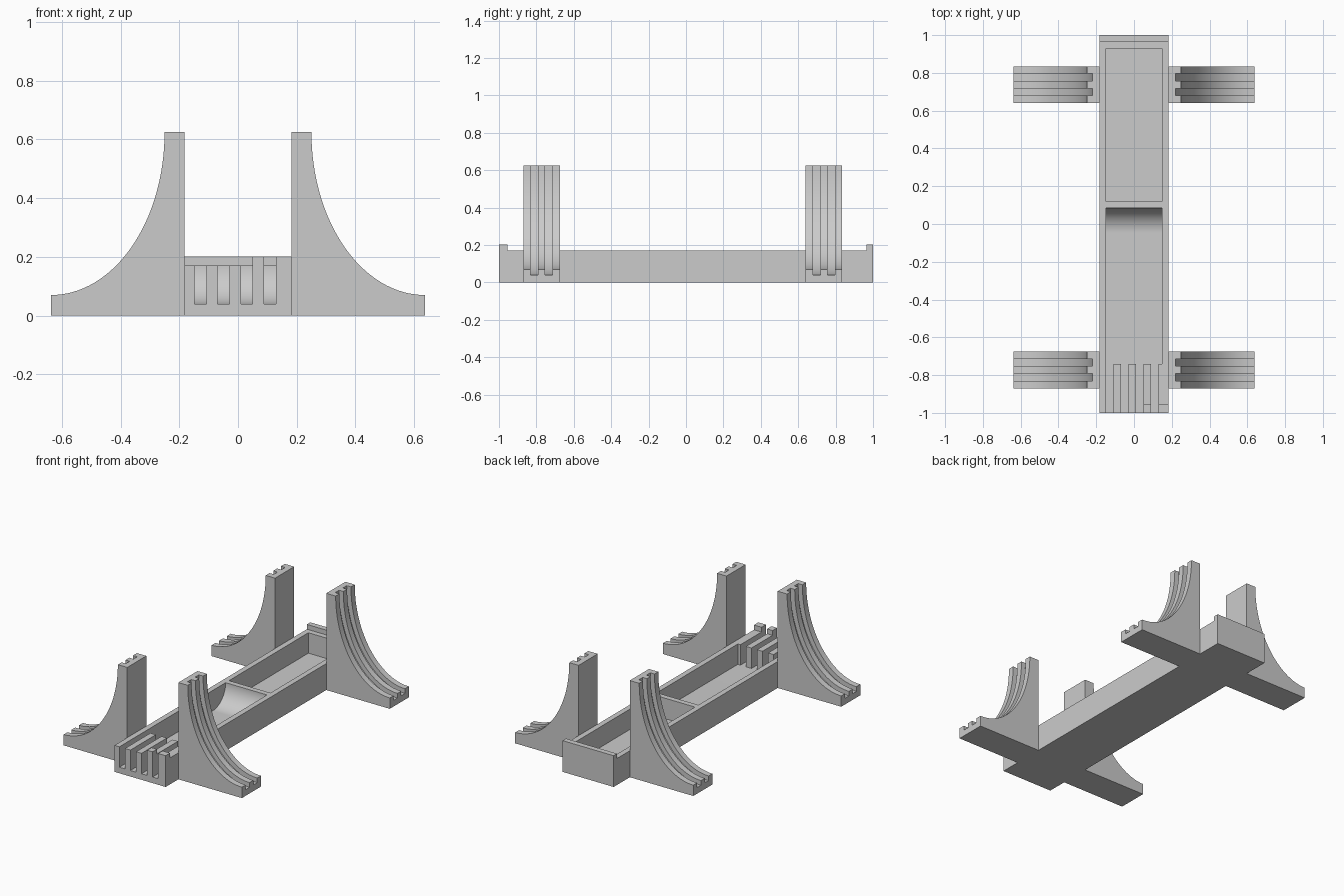
import bpy, bmesh
from math import cos, sin, pi, radians

cube = bpy.data.objects.get("Cube")
if cube:
    bpy.data.objects.remove(cube, do_unlink=True)

grey = bpy.data.materials.new("plain_grey")
grey.use_nodes = True
grey.diffuse_color = (0.6, 0.6, 0.6, 1)
grey.node_tree.nodes["Principled BSDF"].inputs["Base Color"].default_value = (0.6, 0.6, 0.6, 1)


def prism(name, profile, axis, lo, hi):
    """Extrude a 2D profile along x (profile is y,z) or y (profile is x,z)."""
    bm = bmesh.new()
    place = (lambda a, b: (lo, a, b)) if axis == "x" else (lambda a, b: (a, lo, b))
    face = bm.faces.new([bm.verts.new(place(a, b)) for a, b in profile])
    out = bmesh.ops.extrude_face_region(bm, geom=[face])
    moved = [v for v in out["geom"] if isinstance(v, bmesh.types.BMVert)]
    shift = (hi - lo, 0, 0) if axis == "x" else (0, hi - lo, 0)
    bmesh.ops.translate(bm, verts=moved, vec=shift)
    bmesh.ops.recalc_face_normals(bm, faces=bm.faces)
    mesh = bpy.data.meshes.new(name)
    bm.to_mesh(mesh)
    bm.free()
    mesh.materials.append(grey)
    obj = bpy.data.objects.new(name, mesh)
    bpy.context.collection.objects.link(obj)
    return obj


def box(name, x0, x1, y0, y1, z0, z1):
    return prism(name, [(y0, z0), (y1, z0), (y1, z1), (y0, z1)], "x", x0, x1)


def arc(cx, cz, rx, rz, start, end, steps=32):
    angles = [start + (end - start) * i / steps for i in range(steps + 1)]
    return [(cx + rx * cos(a), cz + rz * sin(a)) for a in angles]


def activate(obj):
    bpy.ops.object.select_all(action="DESELECT")
    obj.select_set(True)
    bpy.context.view_layer.objects.active = obj


def finish(obj, cutters):
    """Cut the shapes out of the part, then smooth its curved faces."""
    activate(obj)
    for cutter in cutters:
        mod = obj.modifiers.new("cut", "BOOLEAN")
        mod.operation, mod.solver, mod.object = "DIFFERENCE", "EXACT", cutter
        bpy.ops.object.modifier_apply(modifier=mod.name)
        bpy.data.objects.remove(cutter, do_unlink=True)
    bpy.ops.object.shade_smooth_by_angle(angle=radians(30))


HALF, INNER, RIM, LIP, FLOOR = 0.183, 0.148, 0.171, 0.202, 0.039

# Tray body, with raised lips at both ends
tray_side = [(-1, 0), (1, 0), (1, LIP), (0.965, LIP), (0.965, RIM),
             (-0.955, RIM), (-0.955, LIP), (-1, LIP)]
tray = prism("tray", tray_side, "x", -HALF, HALF)

# Pockets: the front one ends in a curved ramp
radius = RIM - FLOOR
ramp = arc(0.085 - radius, RIM, radius, radius, -pi / 2, 0)
front_pocket = prism("front_pocket", [(-0.74, FLOOR)] + ramp + [(0.085, 0.4), (-0.74, 0.4)],
                     "x", -INNER, INNER)
rear_pocket = box("rear_pocket", -INNER, INNER, 0.12, 0.93, FLOOR, 0.4)

# Front lip stays on the left part only
lip_gap = box("lip_gap", -0.3, 0.05, -1.1, -0.9, RIM, 0.4)

# Four slots through the front end
slots = [box("slot", -INNER + i * 0.079, -INNER + i * 0.079 + 0.04, -1.1, -0.7, FLOOR, 0.4)
         for i in range(4)]
finish(tray, [front_pocket, rear_pocket, lip_gap] + slots)

# Flared side supports with two grooves down each curved edge
TIP, TOP, RX, RZ, GROOVE, STRIP = 0.637, 0.625, 0.387, 0.555, 0.03, 0.039


def support(name, side, y0):
    def flip(points):
        return [(side * x, z) for x, z in points]

    edge = arc(TIP, TOP, RX, RZ, pi, 1.5 * pi)
    leg = prism(name, flip([(HALF, 0), (HALF, TOP)] + edge + [(TIP, 0)]),
                "y", y0, y0 + 5 * STRIP)
    deep = arc(TIP, TOP, RX + GROOVE, RZ + GROOVE, pi, 1.5 * pi)
    groove = flip([(deep[0][0], 0.8)] + deep + [(0.8, deep[-1][1]), (0.8, 0.8)])
    finish(leg, [prism("groove", groove, "y", y0 + k * STRIP, y0 + (k + 1) * STRIP)
                 for k in (1, 3)])


for end, y0 in (("front", -0.87), ("rear", 0.64)):
    for word, side in (("left", 1), ("right", -1)):
        support(f"{end}_{word}_support", side, y0)
